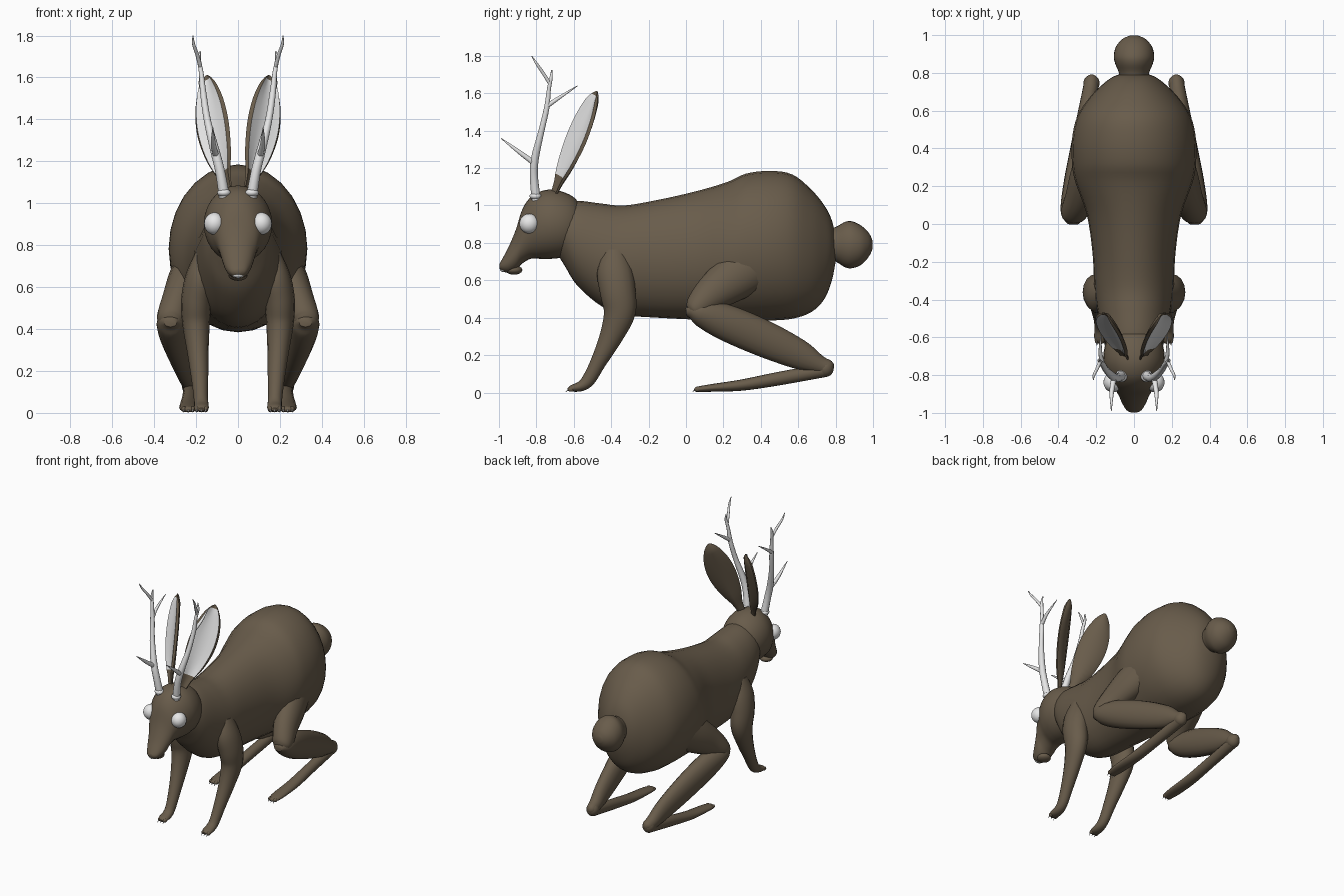
import bpy, bmesh, math
from mathutils import Vector


def material(name, rgb):
    m = bpy.data.materials.new(name)
    m.diffuse_color = (*rgb, 1)
    return m


FUR = material("brown fur", (0.14, 0.107, 0.07))
WHITE = material("bone white", (0.8, 0.8, 0.8))
N = 28


def finish(obj, mats, mirror, angle=50):
    for m in mats:
        obj.data.materials.append(m)
    bpy.ops.object.select_all(action='DESELECT')
    bpy.context.view_layer.objects.active = obj
    obj.select_set(True)
    bpy.ops.object.shade_smooth_by_angle(angle=math.radians(angle))
    if mirror:
        obj.modifiers.new("Mirror", 'MIRROR')


def skin(name, rings, mats, mirror=False, rule=None, angle=50):
    """Bridge closed rings of points and cap both ends."""
    bm = bmesh.new()
    loops = [[bm.verts.new(p) for p in r] for r in rings]
    n = len(rings[0])
    for i in range(len(loops) - 1):
        a, b = loops[i], loops[i + 1]
        for j in range(n):
            k = (j + 1) % n
            f = bm.faces.new((a[j], a[k], b[k], b[j]))
            f.material_index = rule(i, j) if rule else 0
    bm.faces.new(loops[0])
    bm.faces.new(loops[-1])
    bmesh.ops.recalc_face_normals(bm, faces=bm.faces)
    me = bpy.data.meshes.new(name)
    bm.to_mesh(me)
    bm.free()
    obj = bpy.data.objects.new(name, me)
    bpy.context.collection.objects.link(obj)
    finish(obj, mats, mirror, angle)
    return obj


def smooth_rows(rows, steps):
    """Catmull-Rom interpolation through rows of numbers."""
    out = []
    for i in range(len(rows) - 1):
        p0, p1 = rows[max(i - 1, 0)], rows[i]
        p2, p3 = rows[i + 1], rows[min(i + 2, len(rows) - 1)]
        for s in range(steps):
            t = s / steps
            out.append([0.5 * (2 * b + (c - a) * t + (2 * a - 5 * b + 4 * c - d) * t * t
                               + (3 * b - a - 3 * c + d) * t ** 3)
                        for a, b, c, d in zip(p0, p1, p2, p3)])
    out.append(list(rows[-1]))
    return out


def hull(name, rows, steps=4):
    """Upright elliptical sections along y: (y, top, bottom, half width)."""
    rings = []
    for y, top, bot, w in smooth_rows(rows, steps):
        c, h, w = (top + bot) / 2, max((top - bot) / 2, 0.004), max(w, 0.004)
        rings.append([(w * math.cos(2 * math.pi * k / N), y,
                       c + h * math.sin(2 * math.pi * k / N)) for k in range(N)])
    return skin(name, rings, [FUR])


def limb(name, rows, mat=FUR, steps=5, sides=16):
    """Tapered tube: (x, y, z, sideways radius, in-plane radius)."""
    rows = smooth_rows(rows, steps)
    rings = []
    for i, (x, y, z, ra, rb) in enumerate(rows):
        t = Vector(rows[min(i + 1, len(rows) - 1)][:3]) - Vector(rows[max(i - 1, 0)][:3])
        t.normalize()
        a = (Vector((1, 0, 0)) - t * t.x).normalized()
        b = t.cross(a)
        rings.append([Vector((x, y, z)) + a * ra * math.cos(2 * math.pi * k / sides)
                      + b * rb * math.sin(2 * math.pi * k / sides) for k in range(sides)])
    return skin(name, rings, [mat], mirror=True)


def ball(name, loc, scale, mat, mirror=False):
    bm = bmesh.new()
    bmesh.ops.create_uvsphere(bm, u_segments=20, v_segments=12, radius=1)
    for v in bm.verts:
        v.co = Vector([v.co[i] * scale[i] + loc[i] for i in range(3)])
    me = bpy.data.meshes.new(name)
    bm.to_mesh(me)
    bm.free()
    obj = bpy.data.objects.new(name, me)
    bpy.context.collection.objects.link(obj)
    finish(obj, [mat], mirror)


# Torso with chest and haunches
hull("body", [(-0.70, 0.95, 0.76, 0.09), (-0.65, 1.01, 0.68, 0.14), (-0.58, 1.025, 0.57, 0.17),
              (-0.45, 1.01, 0.46, 0.195), (-0.33, 1.0, 0.415, 0.21), (-0.15, 1.03, 0.40, 0.22),
              (0.05, 1.075, 0.39, 0.25), (0.22, 1.125, 0.385, 0.31), (0.32, 1.17, 0.385, 0.328),
              (0.45, 1.185, 0.385, 0.328), (0.57, 1.165, 0.395, 0.30), (0.67, 1.085, 0.43, 0.235),
              (0.74, 1.0, 0.50, 0.165), (0.78, 0.92, 0.60, 0.11), (0.80, 0.83, 0.70, 0.05)])

# Head tapering into the snout
hull("head", [(-0.54, 0.96, 0.82, 0.07), (-0.59, 1.035, 0.755, 0.125), (-0.65, 1.07, 0.725, 0.155),
              (-0.72, 1.085, 0.715, 0.163), (-0.78, 1.075, 0.715, 0.15), (-0.83, 1.045, 0.715, 0.125),
              (-0.875, 0.98, 0.69, 0.10), (-0.91, 0.87, 0.655, 0.08), (-0.95, 0.775, 0.64, 0.062),
              (-0.985, 0.71, 0.65, 0.04), (-0.998, 0.685, 0.665, 0.015)])
ball("chin", (0, -0.92, 0.655), (0.045, 0.045, 0.025), FUR)
ball("teeth", (0, -0.975, 0.658), (0.028, 0.02, 0.014), WHITE)
ball("eye", (0.112, -0.838, 0.903), (0.05, 0.053, 0.053), WHITE, mirror=True)

# Tail
hull("tail", [(0.74, 0.87, 0.72, 0.07), (0.80, 0.885, 0.70, 0.08), (0.85, 0.912, 0.67, 0.10),
              (0.89, 0.915, 0.665, 0.107), (0.94, 0.89, 0.685, 0.095), (0.98, 0.85, 0.73, 0.06),
              (0.998, 0.81, 0.77, 0.02)])

# Hind legs: thigh, shin, long foot
limb("thigh", [(0.20, 0.38, 0.70, 0.10, 0.14), (0.245, 0.25, 0.61, 0.095, 0.125),
               (0.285, 0.14, 0.53, 0.08, 0.098), (0.318, 0.06, 0.455, 0.07, 0.07),
               (0.325, 0.03, 0.43, 0.05, 0.045), (0.326, 0.015, 0.42, 0.015, 0.012)])
limb("shin", [(0.322, 0.0, 0.43, 0.03, 0.02), (0.32, 0.06, 0.43, 0.068, 0.065),
              (0.305, 0.2, 0.38, 0.07, 0.095), (0.275, 0.40, 0.295, 0.062, 0.098),
              (0.245, 0.60, 0.205, 0.05, 0.08), (0.23, 0.71, 0.15, 0.042, 0.05),
              (0.225, 0.765, 0.13, 0.035, 0.04), (0.225, 0.785, 0.12, 0.012, 0.015)])
ball("hock", (0.225, 0.745, 0.13), (0.043, 0.045, 0.047), FUR, mirror=True)
limb("hind_foot", [(0.225, 0.75, 0.12, 0.036, 0.036), (0.23, 0.5, 0.075, 0.036, 0.036),
                   (0.235, 0.3, 0.04, 0.042, 0.03), (0.237, 0.13, 0.024, 0.043, 0.02),
                   (0.237, 0.06, 0.017, 0.032, 0.014), (0.237, 0.045, 0.015, 0.012, 0.006)])

# Front legs with a bent paw
limb("front_leg", [(0.165, -0.38, 0.76, 0.04, 0.06), (0.18, -0.38, 0.65, 0.07, 0.095),
                   (0.198, -0.365, 0.54, 0.073, 0.095), (0.20, -0.355, 0.43, 0.066, 0.085),
                   (0.192, -0.40, 0.30, 0.052, 0.062), (0.182, -0.47, 0.16, 0.04, 0.042),
                   (0.177, -0.52, 0.07, 0.034, 0.036), (0.175, -0.56, 0.035, 0.035, 0.028),
                   (0.175, -0.61, 0.022, 0.034, 0.018), (0.175, -0.632, 0.016, 0.014, 0.008)])

# Toes with small claws
for part, x, y in (("front", 0.175, -0.615), ("hind", 0.237, 0.062)):
    for i, dx in enumerate((-0.021, 0, 0.021)):
        ball(f"{part}_toe_{i + 1}", (x + dx, y, 0.018), (0.012, 0.018, 0.014), FUR, mirror=True)
        limb(f"{part}_claw_{i + 1}", [(x + dx, y - 0.01, 0.018, 0.005, 0.005),
                                      (x + dx, y - 0.028, 0.003, 0.001, 0.001)], WHITE, 2, 6)

# Ears: flat leaves with a sunken pale inner face
base, tip = Vector((0.045, -0.705, 1.06)), Vector((0.15, -0.475, 1.61))
axis = (tip - base).normalized()
across = Vector((0.8, 0.6, 0))
across = (across - axis * across.dot(axis)).normalized()
facing = across.cross(axis).normalized()
section = [(-1, 0.3), (-0.84, 1), (-0.4, 0.35), (0, 0.1), (0.4, 0.35), (0.84, 1), (1, 0.3),
           (0.75, -0.6), (0, -1.3), (-0.75, -0.6)]
leaf = [(0, 0.025), (0.12, 0.037), (0.28, 0.07), (0.45, 0.09), (0.6, 0.094),
        (0.75, 0.083), (0.88, 0.058), (0.96, 0.03), (1, 0.006)]
leaf = smooth_rows(leaf, 3)
ear_rings = []
for t, w in leaf:
    c = base.lerp(tip, t) + Vector((0.015 * math.sin(math.pi * t), 0, 0))
    thick = 0.018 * min(1, w / 0.05)
    ear_rings.append([c + across * w * u + facing * thick * v for u, v in section])
skin("ear", ear_rings, [FUR, WHITE], mirror=True, angle=40,
     rule=lambda i, j: 1 if 1 <= j <= 4 and 0.14 < leaf[i][0] < 0.94 else 0)

# Antlers: main beam and three tines
ball("antler_burr", (0.067, -0.805, 1.05), (0.032, 0.032, 0.02), WHITE, mirror=True)
tines = {
    "antler_beam": [(0.065, -0.80, 1.03, 0.026), (0.085, -0.813, 1.15, 0.023),
                    (0.11, -0.808, 1.25, 0.022), (0.145, -0.775, 1.39, 0.017),
                    (0.165, -0.745, 1.52, 0.015), (0.175, -0.733, 1.62, 0.011),
                    (0.185, -0.722, 1.68, 0.009), (0.18, -0.718, 1.725, 0.003)],
    "antler_top_tine": [(0.18, -0.73, 1.655, 0.01), (0.195, -0.765, 1.71, 0.009),
                        (0.212, -0.80, 1.76, 0.007), (0.215, -0.825, 1.80, 0.002)],
    "antler_rear_tine": [(0.165, -0.745, 1.53, 0.013), (0.178, -0.68, 1.575, 0.01),
                         (0.175, -0.58, 1.64, 0.002)],
    "antler_front_tine": [(0.105, -0.81, 1.225, 0.015), (0.118, -0.89, 1.285, 0.012),
                          (0.12, -0.99, 1.36, 0.002)],
}
for name, pts in tines.items():
    limb(name, [(x, y, z, r, r) for x, y, z, r in pts], WHITE, 4, 10)
